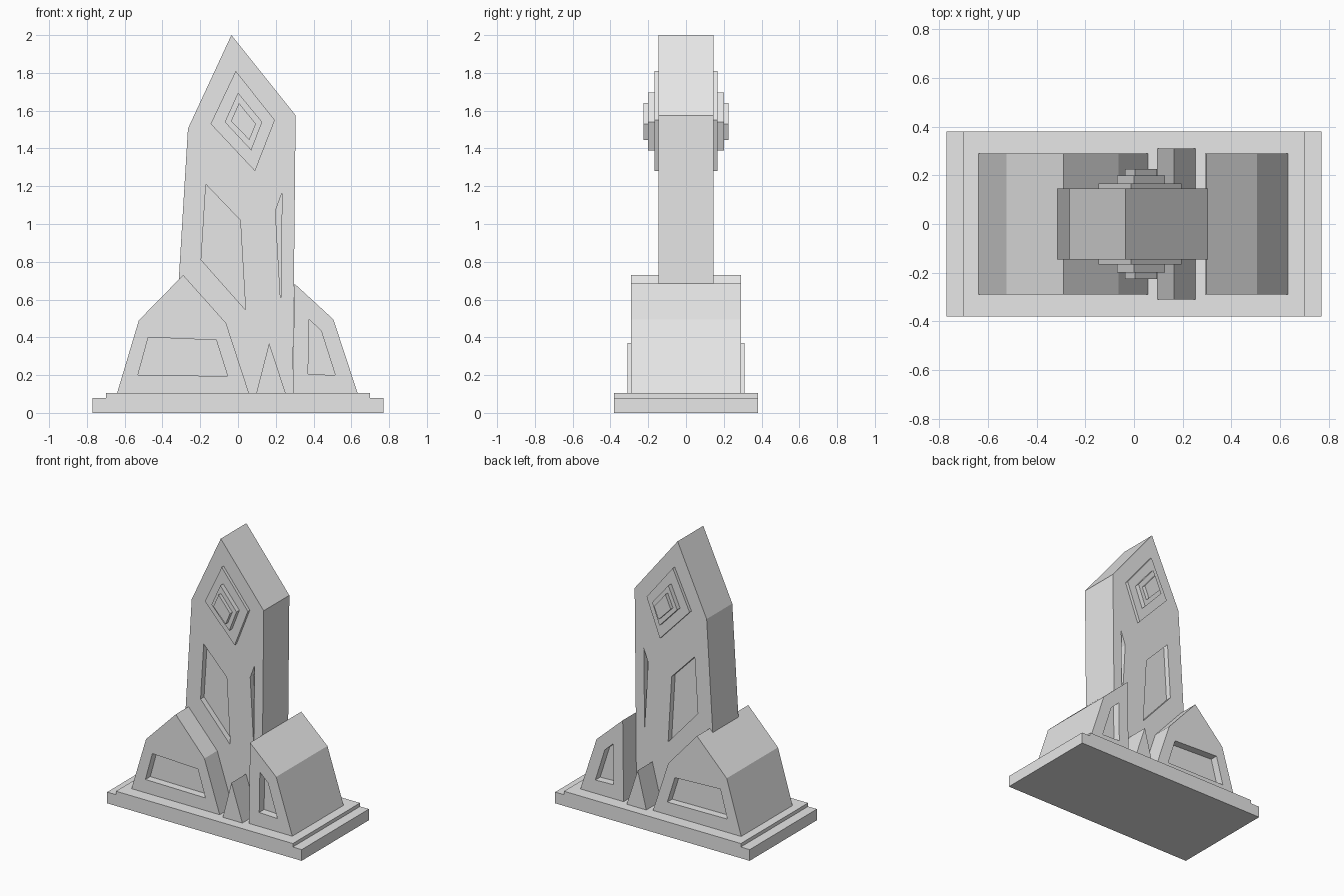
import bpy
import bmesh

cube = bpy.data.objects.get("Cube")
if cube:
    bpy.data.objects.remove(cube, do_unlink=True)

GREY = (0.8, 0.8, 0.8, 1.0)
stone = bpy.data.materials.new("light grey stone")
stone.use_nodes = True
stone.diffuse_color = GREY
stone.node_tree.nodes["Principled BSDF"].inputs["Base Color"].default_value = GREY


def prism(name, profile, y0, y1):
    """Extrude an x-z outline from y0 to y1."""
    bm = bmesh.new()
    face = bm.faces.new([bm.verts.new((x, y0, z)) for x, z in profile])
    extruded = bmesh.ops.extrude_face_region(bm, geom=[face])["geom"]
    moved = [v for v in extruded if isinstance(v, bmesh.types.BMVert)]
    bmesh.ops.translate(bm, verts=moved, vec=(0, y1 - y0, 0))
    bmesh.ops.recalc_face_normals(bm, faces=bm.faces)
    mesh = bpy.data.meshes.new(name)
    bm.to_mesh(mesh)
    bm.free()
    mesh.materials.append(stone)
    obj = bpy.data.objects.new(name, mesh)
    bpy.context.collection.objects.link(obj)
    return obj


def slab(name, profile, half):
    return prism(name, profile, -half, half)


def recess(obj, profile, half, depth):
    """Sink a window into both the front and the back face."""
    for side in (-1, 1):
        cutter = prism("window_cutter", profile,
                       side * (half - depth), side * (half + 0.1))
        mod = obj.modifiers.new("window", "BOOLEAN")
        mod.operation = "DIFFERENCE"
        mod.solver = "EXACT"
        mod.object = cutter
        bpy.context.view_layer.objects.active = obj
        bpy.ops.object.modifier_apply(modifier=mod.name)
        bpy.data.objects.remove(cutter, do_unlink=True)


# Stepped base
FLOOR = 0.105
slab("base", [(-0.77, 0), (0.77, 0), (0.77, 0.08), (0.7, 0.08),
              (0.7, FLOOR), (-0.7, FLOOR), (-0.7, 0.08), (-0.77, 0.08)], 0.38)

# Central tower with two windows
tower = slab("tower", [(-0.35, FLOOR), (0.29, FLOOR), (0.305, 1.575),
                       (-0.035, 2.0), (-0.265, 1.505)], 0.145)
recess(tower, [(-0.17, 1.21), (0.012, 1.02), (0.04, 0.545), (-0.195, 0.81)],
       0.145, 0.04)
recess(tower, [(0.198, 1.07), (0.233, 1.165), (0.226, 0.585)], 0.145, 0.04)

# Layered diamond ornament
slab("diamond_outer", [(-0.012, 1.81), (0.195, 1.55),
                       (0.09, 1.28), (-0.145, 1.53)], 0.167)
slab("diamond_middle", [(0, 1.695), (0.128, 1.54),
                        (0.07, 1.39), (-0.07, 1.54)], 0.2)
slab("diamond_inner", [(0.005, 1.64), (0.095, 1.53),
                       (0.06, 1.445), (-0.037, 1.545)], 0.226)

# Large side block with window
large = slab("large_block", [(-0.64, FLOOR), (-0.525, 0.49), (-0.29, 0.73),
                             (-0.063, 0.475), (0.058, FLOOR)], 0.29)
recess(large, [(-0.475, 0.4), (-0.115, 0.385), (-0.055, 0.195),
               (-0.53, 0.2)], 0.29, 0.055)

# Small side block with window
small = slab("small_block", [(0.291, FLOOR), (0.298, 0.685),
                             (0.505, 0.495), (0.633, FLOOR)], 0.29)
recess(small, [(0.376, 0.495), (0.44, 0.435), (0.515, 0.2),
               (0.371, 0.205)], 0.29, 0.055)

# Small spike between the blocks
slab("spike", [(0.097, FLOOR), (0.165, 0.37), (0.252, FLOOR)], 0.31)
